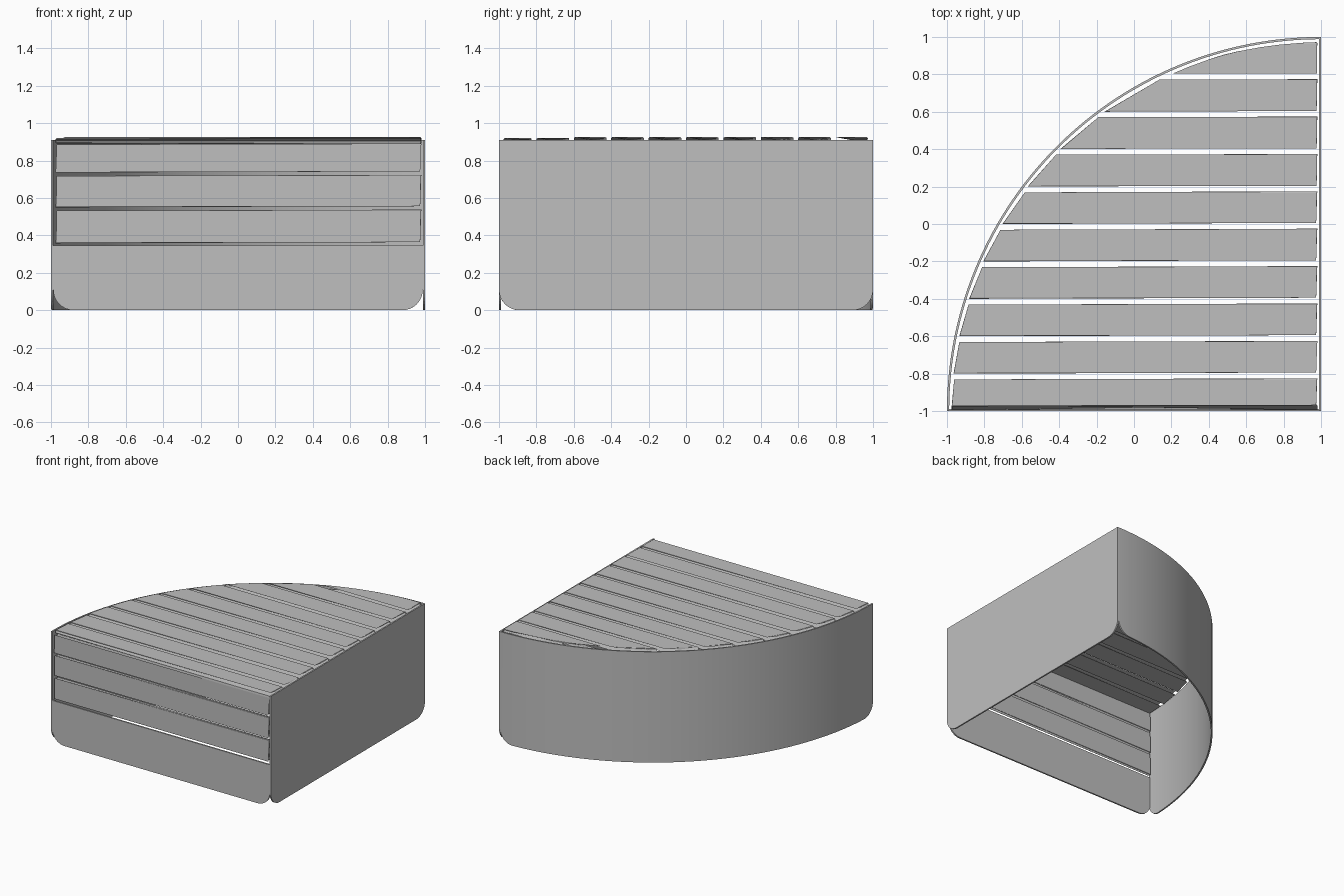
import bpy, bmesh, math

cube = bpy.data.objects.get("Cube")
if cube:
    bpy.data.objects.remove(cube, do_unlink=True)

# Single grey finish
GREY = (0.52, 0.52, 0.52, 1)
mat = bpy.data.materials.new("plain_grey")
mat.use_nodes = True
mat.diffuse_color = GREY
mat.node_tree.nodes["Principled BSDF"].inputs["Base Color"].default_value = GREY

T = 0.012        # sheet thickness
WALL_H = 0.91
CORNER = 0.11    # rounded lower corners
RADIUS = 2.0     # quarter circle about the front right corner
SLAT_T = 0.03
SLAT_END = 0.98


def finish(name, bm):
    bmesh.ops.recalc_face_normals(bm, faces=bm.faces)
    mesh = bpy.data.meshes.new(name)
    bm.to_mesh(mesh)
    bm.free()
    mesh.materials.append(mat)
    obj = bpy.data.objects.new(name, mesh)
    bpy.context.collection.objects.link(obj)
    return obj


def panel(name, length, height, place, segments=1):
    """Thin wall with rounded lower corners; place(s, depth) gives x, y."""
    steps = [CORNER * (1 - math.cos(i * math.pi / 16)) for i in range(9)]
    mid = [CORNER + (length - 2 * CORNER) * i / segments for i in range(1, segments)]
    columns = steps + mid + [length - s for s in reversed(steps)]
    bm = bmesh.new()
    rings = []
    for s in columns:
        inset = max(0, CORNER - min(s, length - s))
        low = CORNER - math.sqrt(CORNER ** 2 - inset ** 2)
        corners = [(0, low), (0, height), (T, height), (T, low)]
        rings.append([bm.verts.new((*place(s, d), z)) for d, z in corners])
    for a, b in zip(rings, rings[1:]):
        for i in range(4):
            j = (i + 1) % 4
            bm.faces.new((a[i], a[j], b[j], b[i]))
    bm.faces.new(rings[0])
    bm.faces.new(rings[-1])
    return finish(name, bm)


def slat(name, outline, lift):
    """Extrude a flat outline; lift maps outline point and thickness to 3D."""
    bm = bmesh.new()
    face = bm.faces.new([bm.verts.new(lift(p, 0)) for p in outline])
    new = bmesh.ops.extrude_face_region(bm, geom=[face])["geom"]
    top = [v for v in new if isinstance(v, bmesh.types.BMVert)]
    for v, p in zip(face.verts, outline):
        v.co = lift(p, 0)
    offset = [b - a for a, b in zip(lift((0, 0), 0), lift((0, 0), SLAT_T))]
    bmesh.ops.translate(bm, verts=top, vec=offset)
    obj = finish(name, bm)
    bevel = obj.modifiers.new("eased_edges", 'BEVEL')
    bevel.width = 0.006
    bevel.segments = 2
    bevel.limit_method = 'ANGLE'
    return obj


# Curved back wall, straight side wall and low front panel
def arc(s, depth):
    a = math.pi - s / RADIUS
    r = RADIUS - depth
    return 1 + r * math.cos(a), -1 + r * math.sin(a)


curved = panel("curved_wall", RADIUS * math.pi / 2 - T, WALL_H, arc, 56)
panel("side_wall", 2, WALL_H, lambda s, d: (1 - d, s - 1))
panel("front_panel", 2 - 2 * T, 0.345, lambda s, d: (s - 1 + T, d - 1))

bpy.context.view_layer.objects.active = curved
curved.select_set(True)
bpy.ops.object.shade_smooth_by_angle(angle=math.radians(30))
curved.select_set(False)


# Seat slats cut to follow the curve
def curve_x(y):
    return 1 - math.sqrt(max(0, 1.975 ** 2 - (y + 1) ** 2))


for i in range(10):
    y0 = -0.975 if i == 0 else -1 + 0.2 * i
    y1 = -0.825 + 0.2 * i
    cuts = 7 if i == 9 else 1
    y1 = min(y1, 0.972)
    angles = [math.asin((y + 1) / 1.975) for y in (y0, y1)]
    ends = []
    for k in range(cuts + 1):
        y = -1 + 1.975 * math.sin(angles[0] + (angles[1] - angles[0]) * k / cuts)
        ends.append((curve_x(y), y))
    base = 0.89 if i < 2 else 0.895
    slat(f"seat_slat_{i + 1}", [(SLAT_END, y1), (SLAT_END, y0)] + ends,
         lambda p, t, b=base: (p[0], p[1], b + t))

# Front slats
for i, (z0, z1) in enumerate([(0.358, 0.538), (0.55, 0.724), (0.736, 0.892)]):
    slat(f"front_slat_{i + 1}",
         [(-0.975, z0), (SLAT_END, z0), (SLAT_END, z1), (-0.975, z1)],
         lambda p, t: (p[0], -0.995 + t, p[1]))
